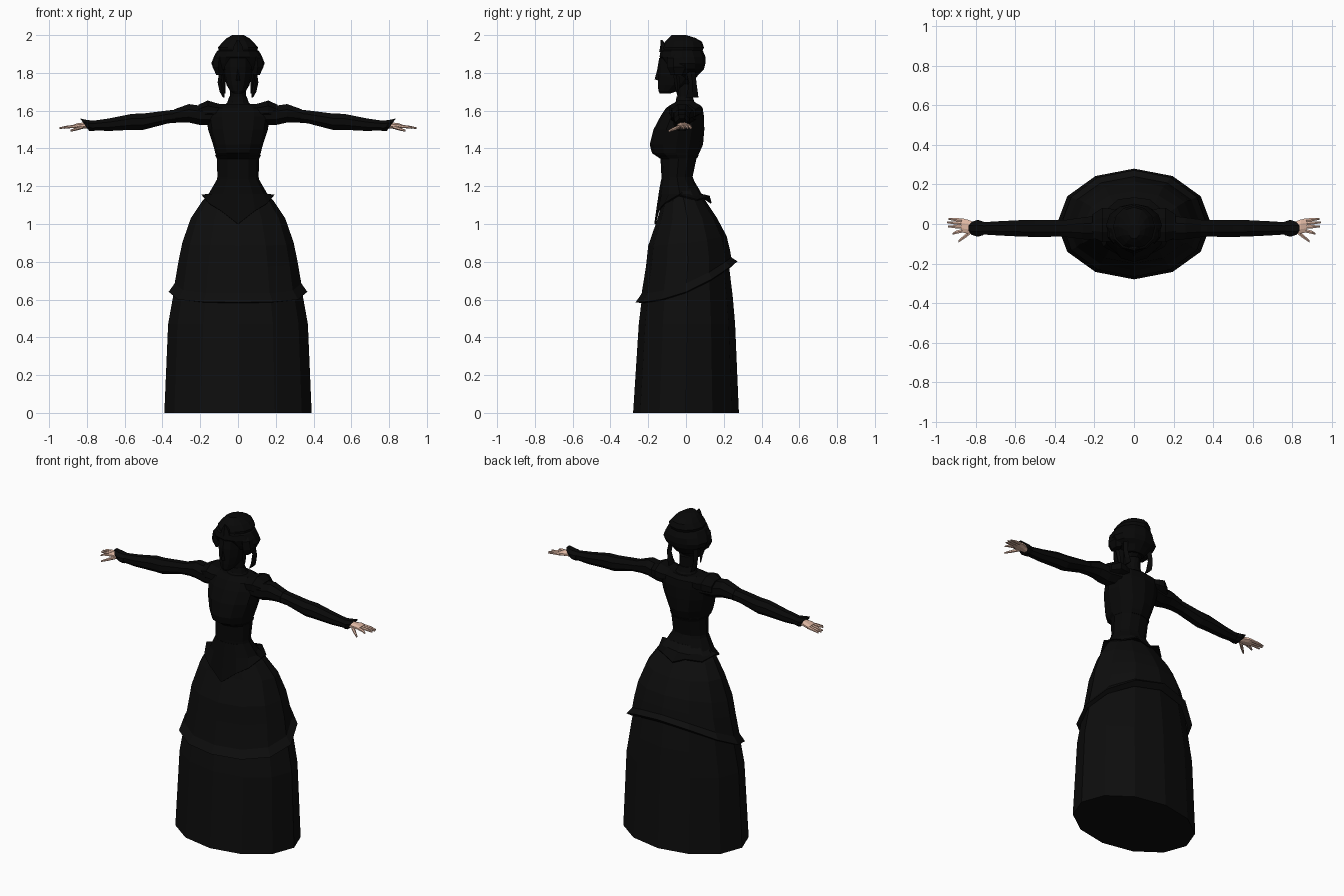
import bpy, bmesh, math
from mathutils import Vector


def material(name, rgb):
    m = bpy.data.materials.new(name)
    m.diffuse_color = (*rgb, 1)
    return m


SKIRT = material("skirt black", (0.004, 0.004, 0.004))
BLACK = material("soft black", (0.0025, 0.0025, 0.0025))
SKIN = material("skin", (0.74, 0.48, 0.37))


def loft(name, rings, mat, caps=(True, True), mirror=False):
    """Skin a list of equal-length point rings."""
    bm = bmesh.new()
    vr = [[bm.verts.new(p) for p in r] for r in rings]
    n = len(vr[0])
    for a, b in zip(vr, vr[1:]):
        for i in range(n):
            j = (i + 1) % n
            bm.faces.new((a[i], a[j], b[j], b[i]))
    if caps[0]:
        bm.faces.new(vr[0])
    if caps[1]:
        bm.faces.new(vr[-1])
    bmesh.ops.recalc_face_normals(bm, faces=bm.faces)
    me = bpy.data.meshes.new(name)
    bm.to_mesh(me)
    bm.free()
    ob = bpy.data.objects.new(name, me)
    me.materials.append(mat)
    bpy.context.collection.objects.link(ob)
    if mirror:
        ob.modifiers.new("mirror", 'MIRROR').use_mirror_merge = False
    return ob


def flat(z, rx, yf, yb, n=12, slope=0.0, cx=0.0):
    """Horizontal ring from front yf to back yb; slope lifts the back."""
    yc, ry = (yf + yb) / 2, (yb - yf) / 2
    pts = []
    for k in range(n):
        a = 2 * math.pi * k / n
        y = yc - ry * math.cos(a)
        pts.append((cx + rx * math.sin(a), y,
                    z + slope * (0.4 * y + 0.73 * y * y)))
    return pts


def upright(x, y, z, ry, rz, n=8, slant=0.0):
    """Ring across the arm; slant pushes its upper side outwards."""
    pts = []
    for k in range(n):
        a = 2 * math.pi * (k + 0.5) / n
        s = math.sin(a)
        pts.append((x + slant * s, y + ry * math.cos(a) * 1.06, z + rz * s * 1.06))
    return pts


# Underskirt and draped overskirt with a hem that rises to the back
loft("underskirt", [flat(*r) for r in [
    (0, .39, -.28, .28), (.47, .37, -.25, .26),
    (.62, .343, -.232, .247), (.84, .305, -.2, .22)]], SKIRT)
over = loft("overskirt", [flat(z, rx, f, b, slope=s) for z, rx, f, b, s in [
    (.635, .343, -.235, .24, 1), (.64, .367, -.267, .272, 1),
    (.685, .335, -.235, .24, 1), (.80, .315, -.212, .232, .5),
    (.90, .295, -.2, .215, .3), (1.03, .25, -.15, .165, 0),
    (1.12, .19, -.125, .105, 0), (1.2, .12, -.12, .06, 0)]],
    SKIRT, (False, True))

# Peplum with a pointed front
edge = [(0, -.168, 1.0), (.09, -.15, 1.07), (.155, -.115, 1.11), (.192, -.04, 1.155),
        (.155, .06, 1.13), (.08, .125, 1.15), (0, .135, 1.115)]
edge += [(-x, y, z) for x, y, z in edge[-2:0:-1]]
pep = loft("peplum", [edge, flat(1.16, .155, -.145, .08),
                      flat(1.235, .112, -.132, .04)], BLACK, (False, False))
pep.modifiers.new("thickness", 'SOLIDIFY').thickness = 0.008

# Fitted bodice with overhanging bust
loft("bodice", [flat(*r) for r in [
    (1.16, .125, -.13, .07), (1.25, .109, -.13, .035), (1.345, .112, -.135, .055),
    (1.375, .12, -.18, .07), (1.42, .132, -.192, .09), (1.5, .158, -.172, .097),
    (1.57, .17, -.135, .095), (1.615, .165, -.105, .088), (1.635, .10, -.075, .065)]],
    BLACK)
loft("waistband", [flat(1.35, .114, -.14, .06), flat(1.365, .122, -.165, .068)], BLACK)

# Shoulder caps, sleeves and slanted cuffs
loft("shoulder_ruffle", [upright(*r) for r in [
    (.07, -.005, 1.6, .07, .03), (.12, -.005, 1.6, .085, .042),
    (.16, -.005, 1.605, .088, .05), (.21, -.01, 1.59, .06, .042)]], BLACK, mirror=True)
loft("sleeve_puff", [upright(*r) for r in [
    (.13, -.015, 1.575, .07, .05), (.2, -.02, 1.575, .062, .052),
    (.26, -.022, 1.586, .056, .05), (.34, -.022, 1.573, .045, .034)]], BLACK, mirror=True)
loft("sleeve", [upright(*r) for r in [
    (.28, -.022, 1.575, .045, .036), (.37, -.022, 1.567, .043, .035),
    (.5, -.022, 1.542, .044, .044), (.56, -.022, 1.541, .043, .043),
    (.68, -.022, 1.526, .037, .034), (.79, -.022, 1.52, .03, .024)]], BLACK, mirror=True)
loft("cuff", [upright(.76, -.022, 1.52, .034, .027),
              upright(.79, -.022, 1.522, .042, .03, slant=.015),
              upright(.812, -.022, 1.526, .033, .034, slant=.026),
              upright(.79, -.022, 1.52, .026, .02)], BLACK, mirror=True)

# Hands
loft("palm", [upright(*r) for r in [
    (.775, -.02, 1.518, .02, .015), (.81, -.018, 1.522, .028, .016),
    (.845, -.012, 1.521, .036, .014), (.872, -.008, 1.517, .035, .009)]],
    SKIN, mirror=True)


def digit(name, a, b, c, r):
    """Slim three-ring finger through points a, b and c."""
    loft(name, [upright(*p, r * s, r * s * .8, 6)
                for p, s in ((a, 1.1), (b, 1), (c, .55))], SKIN, mirror=True)


for i, (y0, y1, tip) in enumerate([(.018, .026, .938), (.001, .009, .946),
                                   (-.016, -.012, .942), (-.033, -.05, .918)]):
    digit("finger_%d" % (i + 1), (.86, y0, 1.517), (.90, (y0 + y1) / 2, 1.514),
          (tip, y1, 1.508), .009)
digit("thumb", (.82, -.034, 1.515), (.855, -.062, 1.504), (.888, -.088, 1.493), .011)

# Neck, collar and head
loft("neck", [flat(1.61, .06, -.06, .06), flat(1.66, .042, -.045, .03),
              flat(1.74, .042, -.05, .035)], BLACK)
loft("collar", [flat(1.62, .075, -.075, .07), flat(1.645, .056, -.055, .045),
                flat(1.675, .046, -.05, .035)], BLACK)
loft("head", [flat(*r) for r in [
    (1.69, .022, -.138, -.085), (1.705, .042, -.146, -.04), (1.735, .06, -.149, .01),
    (1.78, .073, -.149, .05), (1.83, .08, -.15, .07), (1.88, .08, -.142, .07)]], BLACK)
loft("nose", [[(-.013, -.14, 1.758), (.013, -.14, 1.758), (0, -.166, 1.766)],
              [(-.006, -.14, 1.825), (.006, -.14, 1.825), (0, -.15, 1.825)]], BLACK)

# Swept-up hair: wide lower roll, crown coil and small tufts
loft("hair_roll", [flat(*r) for r in [
    (1.765, .06, -.02, .045), (1.80, .092, -.07, .075), (1.82, .128, -.10, .095),
    (1.85, .142, -.115, .103), (1.885, .128, -.14, .103), (1.915, .112, -.135, .09),
    (1.925, .095, -.12, .08)]], BLACK)
loft("hair_crown", [flat(*r) for r in [
    (1.91, .10, -.125, .085), (1.935, .106, -.125, .095), (1.965, .08, -.11, .085),
    (1.985, .058, -.092, .05), (2.0, .03, -.075, 0)]], BLACK)
loft("front_tuft", [flat(1.91, .035, -.142, -.09, 6), flat(1.945, .025, -.136, -.105, 6),
                    flat(1.975, .005, -.135, -.125, 6)], BLACK)
loft("side_curl", [flat(1.79, .02, -.08, .0, 6, 0, .098), flat(1.83, .034, -.10, .03, 6, 0, .105),
                   flat(1.88, .03, -.10, .03, 6, 0, .10), flat(1.91, .015, -.07, .0, 6, 0, .09)],
     BLACK, mirror=True)

# Loose locks beside the neck
loft("loose_lock", [flat(1.81, .014, .0, .05, 4, 0, .085), flat(1.75, .016, .015, .055, 4, 0, .092),
                    flat(1.70, .013, .008, .062, 4, 0, .084),
                    flat(1.67, .004, .0, .066, 4, 0, .076)], BLACK, mirror=True)
loft("temple_lock", [flat(1.81, .012, -.07, -.04, 4, 0, .082),
                     flat(1.74, .010, -.06, -.03, 4, 0, .075),
                     flat(1.69, .003, -.05, -.04, 4, 0, .07)], BLACK, mirror=True)
